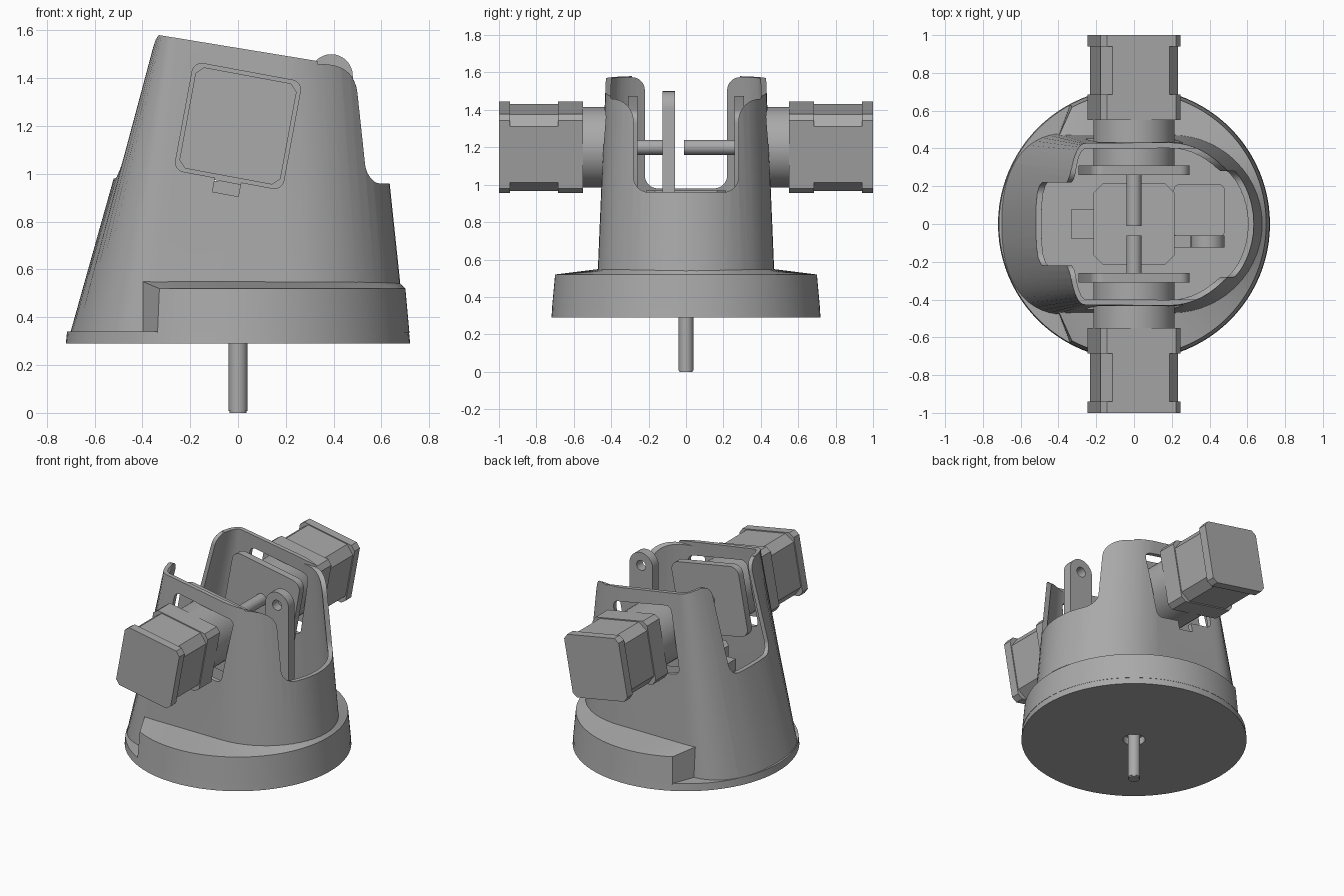
import bpy, bmesh
from math import sin, cos, pi, radians
from mathutils import Matrix, Vector

cube = bpy.data.objects.get("Cube")
if cube:
    bpy.data.objects.remove(cube)

grey = bpy.data.materials.new("plain_grey")
grey.use_nodes = True
GREY = (0.4, 0.4, 0.4, 1)
grey.diffuse_color = GREY
grey.node_tree.nodes["Principled BSDF"].inputs["Base Color"].default_value = GREY


def finish(name, bm):
    bmesh.ops.recalc_face_normals(bm, faces=bm.faces)
    mesh = bpy.data.meshes.new(name)
    bm.to_mesh(mesh)
    bm.free()
    ob = bpy.data.objects.new(name, mesh)
    bpy.context.collection.objects.link(ob)
    mesh.materials.append(grey)
    return ob


def shade(ob):
    bpy.ops.object.select_all(action='DESELECT')
    ob.select_set(True)
    bpy.context.view_layer.objects.active = ob
    bpy.ops.object.shade_smooth_by_angle(angle=radians(28))


def bridge(name, rings, closed=True, loop=False):
    """Skin a list of point rings; loop joins the last ring to the first."""
    bm = bmesh.new()
    vs = [[bm.verts.new(p) for p in r] for r in rings]
    n = len(vs[0])
    pairs = list(zip(vs, vs[1:])) + ([(vs[-1], vs[0])] if loop else [])
    for a, b in pairs:
        for i in range(n if closed else n - 1):
            j = (i + 1) % n
            bm.faces.new((a[i], a[j], b[j], b[i]))
    if closed and not loop:
        bm.faces.new(vs[0])
        bm.faces.new(vs[-1])
    if not closed:
        bm.faces.new([r[0] for r in vs])
        bm.faces.new([r[-1] for r in vs])
    return finish(name, bm)


def prism(name, pts, z0, z1, matrix=Matrix()):
    ob = bridge(name, [[matrix @ Vector((x, y, z)) for x, y in pts] for z in (z0, z1)])
    shade(ob)
    return ob


def arc(cx, cy, r, a0, a1, n=8):
    return [(cx + r * cos(radians(a0 + (a1 - a0) * i / n)),
             cy + r * sin(radians(a0 + (a1 - a0) * i / n))) for i in range(n + 1)]


def rounded(hw, hh, r, n=6):
    """Rectangle with rounded corners; n=1 gives plain chamfers."""
    pts = []
    for k, (sx, sy) in enumerate(((1, 1), (-1, 1), (-1, -1), (1, -1))):
        pts += arc(sx * (hw - r), sy * (hh - r), r, 90 * k, 90 * k + 90, n)
    return pts


def circle(r, n=48):
    return arc(0, 0, r, 0, 360 * (n - 1) / n, n - 1)


def cut(ob, cutters):
    for c in cutters:
        mod = ob.modifiers.new("cut", 'BOOLEAN')
        mod.operation, mod.solver, mod.object = 'DIFFERENCE', 'EXACT', c
        bpy.context.view_layer.objects.active = ob
        bpy.ops.object.modifier_apply(modifier=mod.name)
        bpy.data.objects.remove(c)
    shade(ob)


# Tapered housing cross-section at height z, shrunk by inset
def ends(z):
    t = z - 0.34
    return (-0.70 + 0.281 * t, -0.35 + 0.08 * t, 0.20 - 0.015 * t,
            0.70 - 0.106 * t, 0.48 - 0.042 * t)


def power(v, p):
    return (abs(v) ** p) * (1 if v > 0 else -1) if abs(v) > 1e-9 else 0


def section(z, inset=0.0, n=28):
    left, cl, cr, right, hy = ends(z)
    pts = []
    for i in range(n + 1):
        a = -pi / 2 + pi * i / n
        pts.append((cr + (right - cr - inset) * power(cos(a), 1), (hy - inset) * sin(a), z))
    for i in range(n + 1):
        a = pi / 2 + pi * i / n
        pts.append((cl + (cl - left - inset) * power(cos(a), 0.85),
                    (hy - inset) * power(sin(a), 0.85), z))
    return pts


WALL = 0.03
LOW, HIGH = 0.335, 1.68
housing = bridge("housing_shell", [section(LOW), section(HIGH),
                                   section(HIGH, WALL), section(LOW, WALL)], loop=True)

# Housing cut-outs: sloping rim, end slots, motor windows
SIDE = Matrix(((0, 0, 1, 0), (1, 0, 0, 0), (0, 1, 0, 0), (0, 0, 0, 1)))
TILT = Matrix.Translation((0, 0, 1.2)) @ Matrix.Rotation(radians(10.5), 4, 'Y')
FRONT = TILT @ Matrix.Rotation(pi / 2, 4, 'X')
BACK = TILT @ Matrix.Rotation(-pi / 2, 4, 'X')


def slot(h, bottom, r, top, flare):
    half = arc(h - r, bottom + r, r, -90, 0) + arc(h + flare, top - flare, flare, 180, 90)
    half.append((h + flare, 2))
    return half + [(-x, y) for x, y in reversed(half)]


slope = Matrix.Translation((0, 0, 1.526)) @ Matrix.Rotation(radians(9.3), 4, 'Y')
cut(housing, [
    prism("rim_cutter", rounded(1, 1, 0.1), 0, 0.6, slope),
    prism("left_slot_cutter", slot(0.22, 0.98, 0.07, 1.575, 0.07), -1, -0.1, SIDE),
    prism("right_slot_cutter", slot(0.28, 0.96, 0.08, 1.46, 0.12), 0.2, 1, SIDE),
    prism("window_cutter", rounded(0.23, 0.23, 0.04), -0.8, 0.8, FRONT),
    prism("notch_cutter", [(-0.055, -0.29), (0.055, -0.29), (0.055, -0.2), (-0.055, -0.2)],
          -0.8, 0.8, FRONT)])

# Stepped skirt around the right part of the housing
def skirt_ring(r, z, wall):
    left, cl, cr, right, hy = ends(z)
    pts = []
    for i in range(-60, 61):
        phi = abs(i) / 60 * 118
        s = 1 if i >= 0 else -1
        if not wall:
            x, y = r * cos(radians(phi)), r * sin(radians(phi))
        elif phi < 60:
            a = radians(phi * 1.5)
            x, y = cr + (right - cr - 0.01) * cos(a), (hy - 0.01) * sin(a)
        else:
            x, y = cr + (-0.40 - cr) * (phi - 60) / 58, hy - 0.01
        pts.append((x, s * y, z))
    return pts


shade(bridge("skirt", [skirt_ring(0.717, 0.335, False), skirt_ring(0.70, 0.52, False),
                       skirt_ring(0, 0.55, True), skirt_ring(0, 0.335, True)],
             closed=False, loop=True))

# Round base plate with a shaft hole
shade(bridge("base_plate", [[(x, y, z) for x, y in circle(r, 96)] for r, z in
                            ((0.72, 0.29), (0.715, 0.34), (0.07, 0.34), (0.07, 0.29))], loop=True))

# Side motors: tilted, mirrored front and back
for side, m, tip in (("front", FRONT, 0.06), ("back", BACK, -0.01)):
    prism(side + "_motor_shaft", circle(0.04, 32), tip, 0.3, m)
    prism(side + "_mount_plate", rounded(0.265, 0.24, 0.06), 0.26, 0.31, m)
    prism(side + "_gearbox", circle(0.215), 0.31, 0.56, m)
    prism(side + "_motor_flange", rounded(0.215, 0.215, 0.03, 1), 0.55, 0.685, m)
    prism(side + "_motor_body", rounded(0.208, 0.208, 0.055, 1), 0.68, 0.95, m)
    prism(side + "_motor_cap", rounded(0.215, 0.215, 0.03, 1), 0.94, 1.0, m)

# Upright base motor inside the housing
prism("base_motor_shaft_tip", circle(0.036, 32), 0, 0.012)
prism("base_motor_shaft", circle(0.04, 32), 0.008, 0.4)
prism("base_gearbox", circle(0.215), 0.34, 0.56)
prism("base_motor", rounded(0.215, 0.215, 0.05, 1), 0.55, 0.97)
prism("base_motor_connector", [(-0.33, -0.08), (-0.2, -0.08), (-0.2, 0.08), (-0.33, 0.08)], 0.86, 0.94)

# Upright bracket with a pivot hole, standing on a foot
UPRIGHT = Matrix.Rotation(pi / 2, 4, 'X')
bracket = prism("pivot_bracket", [(0.21, 0.34), (0.48, 0.34)] + arc(0.39, 1.41, 0.09, 0, 180, 16)
                + [(0.30, 0.85), (0.21, 0.8)], 0.06, 0.125, UPRIGHT)
cut(bracket, [prism("pivot_cutter", arc(0.39, 1.41, 0.035, 0, 345, 23), 0, 0.3, UPRIGHT)])
prism("bracket_foot", [(x + 0.345, y + 0.07) for x, y in rounded(0.135, 0.14, 0.03)], 0.335, 0.4)
